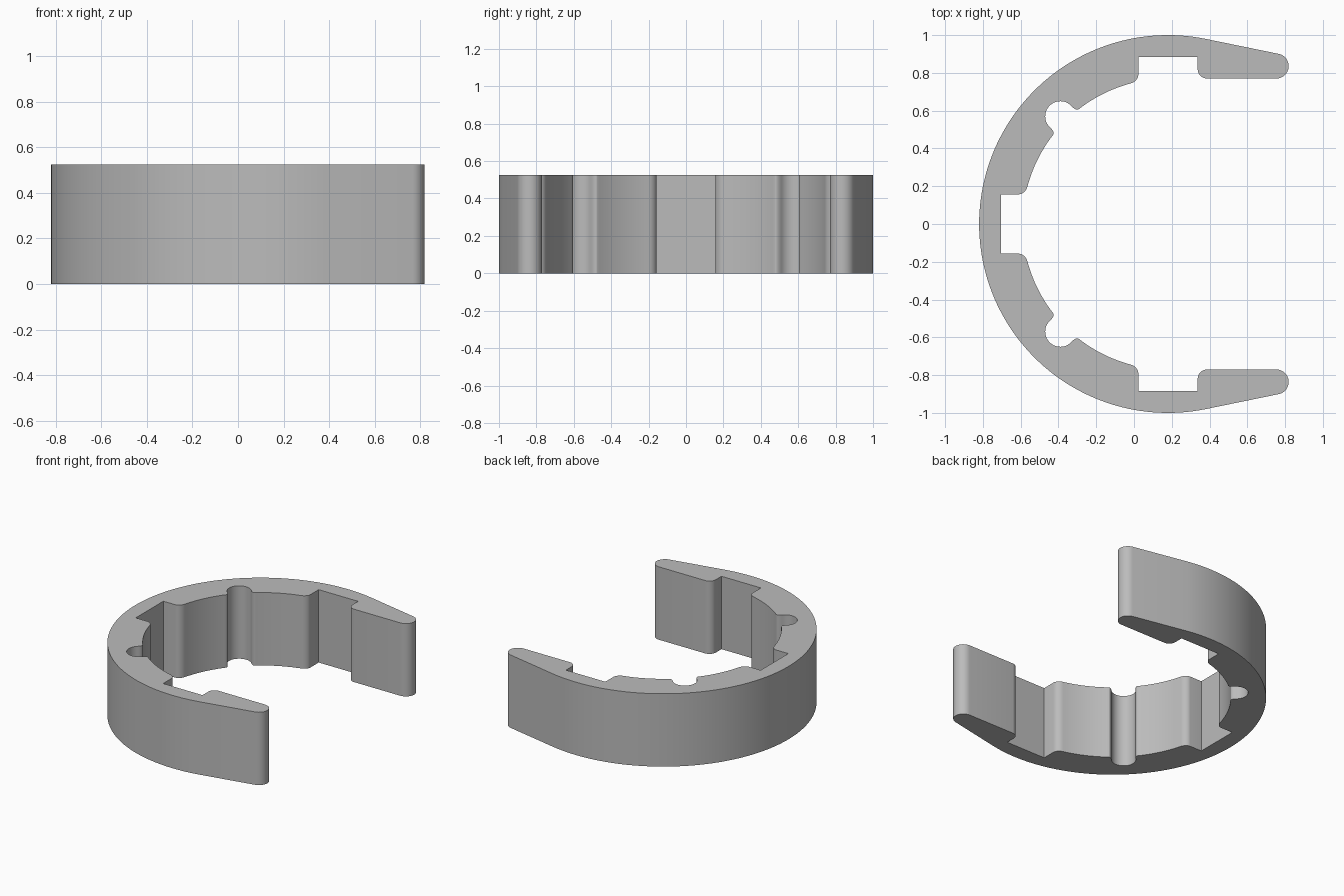
import bpy, bmesh, math
from mathutils import Vector

if "Cube" in bpy.data.objects:
    bpy.data.objects.remove(bpy.data.objects["Cube"], do_unlink=True)

HEIGHT = 0.525
CENTRE = Vector((0.18, 0))
R_OUT, R_IN, R_SLOT = 1.0, 0.77, 0.885
HALF_SLOT = 0.157


def arc(centre, r, start, end, n):
    """Points along a circular arc, angles in degrees."""
    angles = [math.radians(start + (end - start) * i / n) for i in range(n + 1)]
    return [Vector((centre[0] + r * math.cos(a), centre[1] + r * math.sin(a))) for a in angles]


def polar(r, angle):
    return arc(CENTRE, r, angle, angle, 1)[0]


def rounded(a, corner, b, n=8):
    """Round a corner between a and b with a near circular curve."""
    a, corner, b = Vector(a), Vector(corner), Vector(b)
    pts = []
    for i in range(n + 1):
        t = i / n
        u, v, w = (1 - t) ** 2, 1.414 * t * (1 - t), t * t
        pts.append((a * u + corner * v + b * w) / (u + v + w))
    return pts


def mirror_diagonal(pts):
    """Reflect across the 135 degree line through the ring centre."""
    return [Vector((CENTRE.x - p.y, CENTRE.x - p.x)) for p in reversed(pts)]


# Outer wall, straight taper and rounded arm tip
half = arc(CENTRE, R_OUT, 180, 78.7, 56)
half += arc((0.753, 0.836), 0.066, 78.7, -90, 16)

# Arm inner face and side slot
left, right = CENTRE.x - HALF_SLOT, CENTRE.x + HALF_SLOT
half += rounded((right + 0.05, R_IN), (right, R_IN), (right, R_IN + 0.05))
half += [Vector((right, R_SLOT))]

# Slot edge, inner wall and lip up to the round notch
segment = [Vector((left, R_SLOT))]
segment += rounded((left, 0.79), (left, 0.753), polar(R_IN, 105.2))
segment += arc(CENTRE, R_IN, 106, 127, 12)
notch = CENTRE + Vector((-0.57, 0.57))
notch_arc = arc(notch, 0.08, 41, 229, 28)
segment += rounded(polar(R_IN, 128), polar(R_IN, 129.2), notch_arc[0], 6)
half += segment + notch_arc[1:-1] + mirror_diagonal(segment)

# Mirror to the other arm; drop the doubled point on the axis
outline = half + [Vector((p.x, -p.y)) for p in reversed(half[1:])]

# Extrude the outline into the clip
bm = bmesh.new()
base = bm.faces.new([bm.verts.new((p.x, p.y, 0)) for p in outline])
top = bmesh.ops.extrude_face_region(bm, geom=[base], use_keep_orig=True)
bmesh.ops.translate(bm, vec=(0, 0, HEIGHT),
                    verts=[v for v in top["geom"] if isinstance(v, bmesh.types.BMVert)])
bmesh.ops.recalc_face_normals(bm, faces=bm.faces)
mesh = bpy.data.meshes.new("ring_clip")
bm.to_mesh(mesh)
bm.free()
clip = bpy.data.objects.new("ring_clip", mesh)
bpy.context.collection.objects.link(clip)

# Grey material
grey = bpy.data.materials.new("light_grey")
grey.use_nodes = True
colour = (0.5, 0.5, 0.5, 1)
grey.diffuse_color = colour
grey.node_tree.nodes["Principled BSDF"].inputs["Base Color"].default_value = colour
mesh.materials.append(grey)

bpy.ops.object.select_all(action="DESELECT")
clip.select_set(True)
bpy.context.view_layer.objects.active = clip
bpy.ops.object.shade_smooth_by_angle(angle=math.radians(35))
